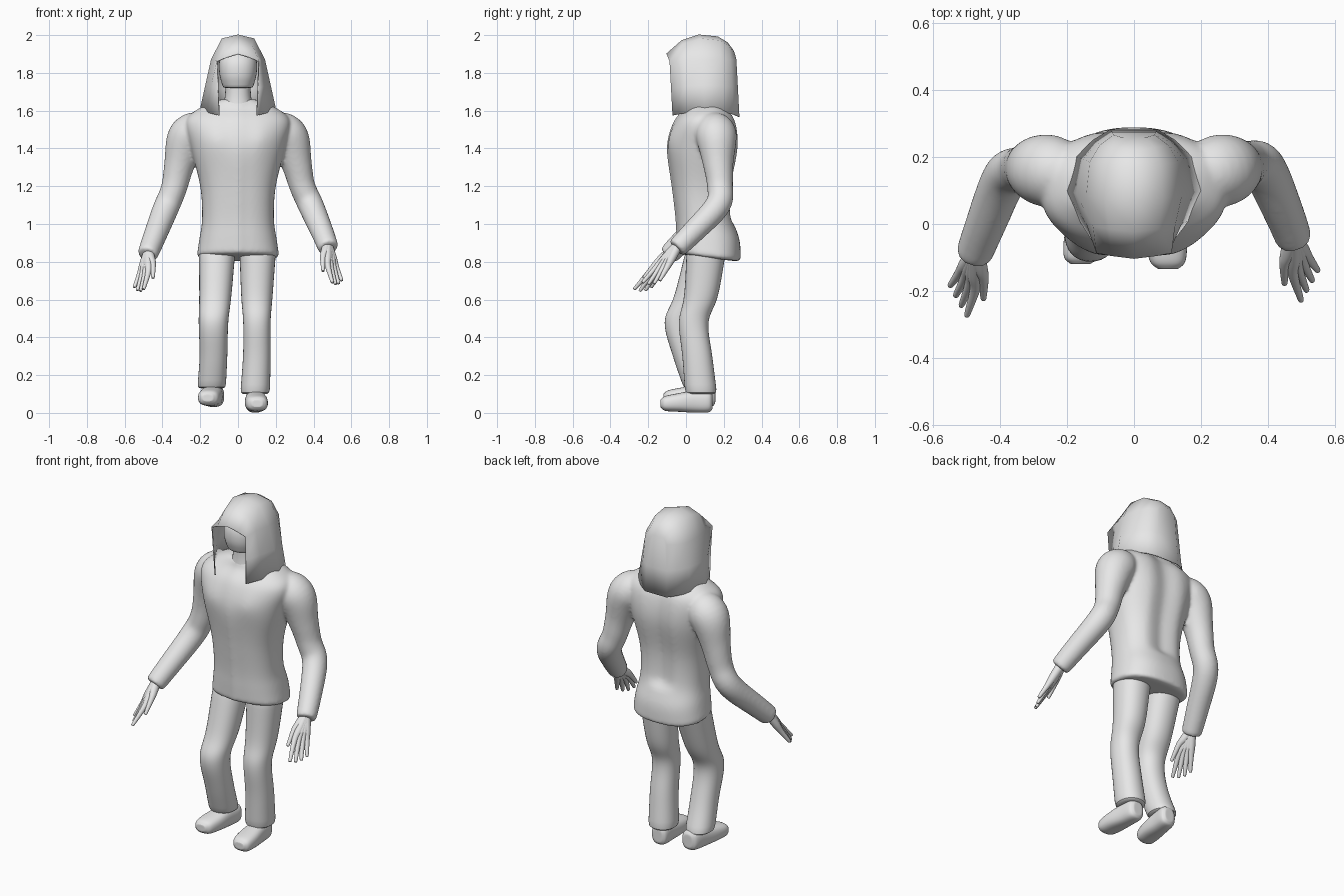
import bpy, bmesh, math
from mathutils import Vector

if "Cube" in bpy.data.objects:
    bpy.data.objects.remove(bpy.data.objects["Cube"], do_unlink=True)

tone = (.8, .8, .8, 1)
grey = bpy.data.materials.new("plain grey")
grey.use_nodes = True
grey.diffuse_color = tone
grey.node_tree.nodes["Principled BSDF"].inputs["Base Color"].default_value = tone
parts = []
AXIS_X, AXIS_Y, AXIS_Z = Vector((1, 0, 0)), Vector((0, 1, 0)), Vector((0, 0, 1))


def spline(keys, steps=4):
    """Smooth curve through a few keys of any dimension."""
    keys = [Vector(key) for key in keys]
    keys = [2 * keys[0] - keys[1]] + keys + [2 * keys[-1] - keys[-2]]
    curve = []
    for a, b, c, d in zip(keys, keys[1:], keys[2:], keys[3:]):
        for step in range(steps):
            t = step / steps
            bend = (2 * a - 5 * b + 4 * c - d) * t + (3 * b - a - 3 * c + d) * t * t
            curve.append(b + (c - a + bend) * t / 2)
    return curve + [keys[-2]]


def ring(centre, u, v, half_u, half_v, sides=16, power=2.2):
    """Closed superellipse section."""
    def bulge(value):
        return math.copysign(abs(value) ** (2 / power), value)
    angles = [math.tau * i / sides for i in range(sides)]
    return [centre + u * half_u * bulge(math.cos(a)) + v * half_v * bulge(math.sin(a))
            for a in angles]


def lip(row):
    """Shrunken copy of an end section, which keeps its rim crisp."""
    middle = sum(row, Vector((0, 0, 0))) / len(row)
    return [p.lerp(middle, .3) for p in row]


def loft(name, rows, closed=True):
    """Skin equal-length sections; closed ones are rounded and capped at both ends."""
    if closed:
        rows = [lip(rows[0])] + rows + [lip(rows[-1])]
    bm = bmesh.new()
    grid = [[bm.verts.new(p) for p in row] for row in rows]
    count = len(grid[0])
    for near, far in zip(grid, grid[1:]):
        for i in range(count if closed else count - 1):
            j = (i + 1) % count
            bm.faces.new((near[i], near[j], far[j], far[i]))
    bm.faces.new(grid[-1])
    if closed:
        bm.faces.new(grid[0])
    bmesh.ops.recalc_face_normals(bm, faces=bm.faces)
    mesh = bpy.data.meshes.new(name)
    bm.to_mesh(mesh)
    bm.free()
    mesh.materials.append(grey)
    part = bpy.data.objects.new(name, mesh)
    bpy.context.collection.objects.link(part)
    if closed:
        part.modifiers.new("rounding", "SUBSURF").levels = 1
        part.modifiers["rounding"].render_levels = 1
    parts.append(part)
    return part


def column(name, keys):
    """Upright part from level sections: x, y, z, radius."""
    return loft(name, [ring(Vector(p[:3]), AXIS_X, AXIS_Y, p[3], p[3] * 1.08)
                       for p in spline(keys)])


def tube(name, keys):
    """Round part following a path: x, y, z, radius."""
    path = spline(keys)
    points = [Vector(p[:3]) for p in path]
    rows, u = [], AXIS_Y
    for i, point in enumerate(points):
        tangent = (points[min(i + 1, len(points) - 1)] - points[max(i - 1, 0)]).normalized()
        u = (u - tangent * u.dot(tangent)).normalized()
        rows.append(ring(point, u, tangent.cross(u), path[i][3], path[i][3], power=2))
    return loft(name, rows)


def smooth_shade(group, degrees):
    bpy.ops.object.select_all(action="DESELECT")
    for part in group:
        part.select_set(True)
    bpy.context.view_layer.objects.active = group[0]
    bpy.ops.object.shade_smooth_by_angle(angle=math.radians(degrees))


# Jacket: y, z, half width, half depth; slanted hem, hollow spine, chest, raised placket
rows = []
for y, z, width, depth in spline([
        (.125, .82, .22, .165), (.12, .92, .205, .165), (.1, 1.03, .19, .15), (.09, 1.2, .2, .16),
        (.095, 1.4, .25, .19), (.105, 1.54, .28, .165), (.11, 1.61, .21, .115), (.1, 1.66, .1, .08)]):
    row = ring(Vector((0, y, z)), AXIS_X, AXIS_Y, width, depth, 48, 2.4)
    for p in row:
        ridge = max(0, 1 - abs(p.x) / .1)
        if p.y > y and z > 1:
            p.y -= .03 * ridge
        elif p.y < y:
            chest = max(0, 1 - abs(z - 1.45) / .12) * max(0, 1 - abs(abs(p.x) - .12) / .1)
            p.y -= .015 * chest + (.01 if ridge > .7 else 0)
        p.z -= max(0, 1 - z) * (p.y - y) * .7
    rows.append(row)
jacket = loft("jacket", rows)

# Neck and head
column("neck", [(0, .09, 1.6, .09), (0, .08, 1.68, .07), (0, .08, 1.8, .07)])
column("head", [(0, .05, 1.72, .08), (0, .05, 1.79, .1), (0, .06, 1.87, .1), (0, .08, 1.94, .06)])

# Long hair: arches from the brim to the back; y, hem half width, eave half width, crown height
rows = []
for y, hem, eave, crown in [
        (-.07, .1, .11, 1.9), (.01, .16, .12, 1.97), (.1, .2, .14, 2),
        (.2, .17, .13, 1.99), (.25, .12, .1, 1.96), (.28, .07, .06, 1.92)]:
    bottom, fold = 1.55 + hem / 4, min(1.87, crown - .04)
    outline = [(hem, bottom), ((hem + eave) / 2, (bottom + fold) / 2), (eave, fold),
               (eave * .6, crown - .02), (0, crown)]
    half = [Vector((x, y - i * .008, z)) for i, (x, z) in enumerate(outline)]
    rows.append(half + [Vector((-p.x, p.y, p.z)) for p in reversed(half[:-1])])
hair = loft("long_hair", rows, closed=False)
shell = hair.modifiers.new("thickness", "SOLIDIFY")
shell.thickness = .006
shell.offset = 0

# Arms and hands: the right one hangs lower and further forward
wrist = Vector((.474, -.04, .89))
index_knuckle, little_knuckle = Vector((.475, -.15, .78)), Vector((.52, -.1, .77))
index_tip, little_tip = Vector((.5, -.23, .69)), Vector((.55, -.14, .7))
fingers = {"thumb": (Vector((.45, -.12, .82)), Vector((.45, -.18, .75)))}
for i, finger in enumerate(("index_finger", "middle_finger", "ring_finger", "little_finger")):
    longer = AXIS_Z * .015 * math.sin(math.pi * i / 3)
    fingers[finger] = (index_knuckle.lerp(little_knuckle, i / 3),
                       index_tip.lerp(little_tip, i / 3) - longer)

sleeves = []
for side, sign, drop in (("left", 1, 0), ("right", -1, .045)):
    def hang(x, y, z, radius):
        sag = drop * min(1, max(0, 3.4 - 2.5 * z))
        return sign * x, y - sag, z - sag * .8, radius

    sleeves.append(tube(side + "_sleeve", [hang(*key) for key in (
        (.17, .14, 1.5, .09), (.262, .16, 1.47, .112), (.31, .17, 1.32, .083),
        (.34, .18, 1.2, .07), (.385, .17, 1.1, .07), (.445, .04, .96, .062),
        (.48, -.05, .87, .056))]))
    for finger, (knuckle, tip) in fingers.items():
        tube(side + "_" + finger, [hang(*wrist, .026), hang(*wrist.lerp(knuckle, .6), .023),
                                   hang(*knuckle, .016), hang(*tip, .009)])

# Sleeves are fused into the jacket so the shoulders flow
bpy.ops.object.select_all(action="DESELECT")
for part in [jacket] + sleeves:
    part.select_set(True)
for sleeve in sleeves:
    parts.remove(sleeve)
bpy.context.view_layer.objects.active = jacket
bpy.ops.object.join()
fuse = jacket.modifiers.new("fuse", "REMESH")
fuse.mode = "VOXEL"
fuse.voxel_size = .009
fuse.use_smooth_shade = True
relax = jacket.modifiers.new("relax", "SMOOTH")
relax.factor = .5
relax.iterations = 8

# Trousers: the right knee is bent forward
column("left_trouser_leg", [(.105, .11, .88, .1), (.1, .08, .62, .085), (.1, .04, .48, .074),
                            (.1, .06, .3, .075), (.09, .08, .1, .08)])
column("right_trouser_leg", [(-.11, .11, .88, .1), (-.12, .03, .62, .087), (-.13, -.03, .48, .08),
                             (-.13, .01, .3, .075), (-.14, .07, .13, .077)])

# Shoes, toe to heel: y, middle height, half width, half height; each turned by its slope
for side, x, turn, lift in (("left", .095, -.05, 0), ("right", -.14, .15, .03)):
    sections = spline([(-.135, .05, .03, .02), (-.11, .05, .055, .04), (-.04, .055, .062, .05),
                       (.05, .06, .055, .06), (.12, .06, .05, .058), (.14, .06, .03, .04)])
    loft(side + "_shoe", [ring(Vector((x + turn * y, y + lift / 2, z + lift)), AXIS_X, AXIS_Z,
                               width, height, power=2.6) for y, z, width, height in sections])

# Smooth shading: hair flows softly, other parts keep their sharp folds
smooth_shade([part for part in parts if part != hair], 40)
smooth_shade([hair], 75)
